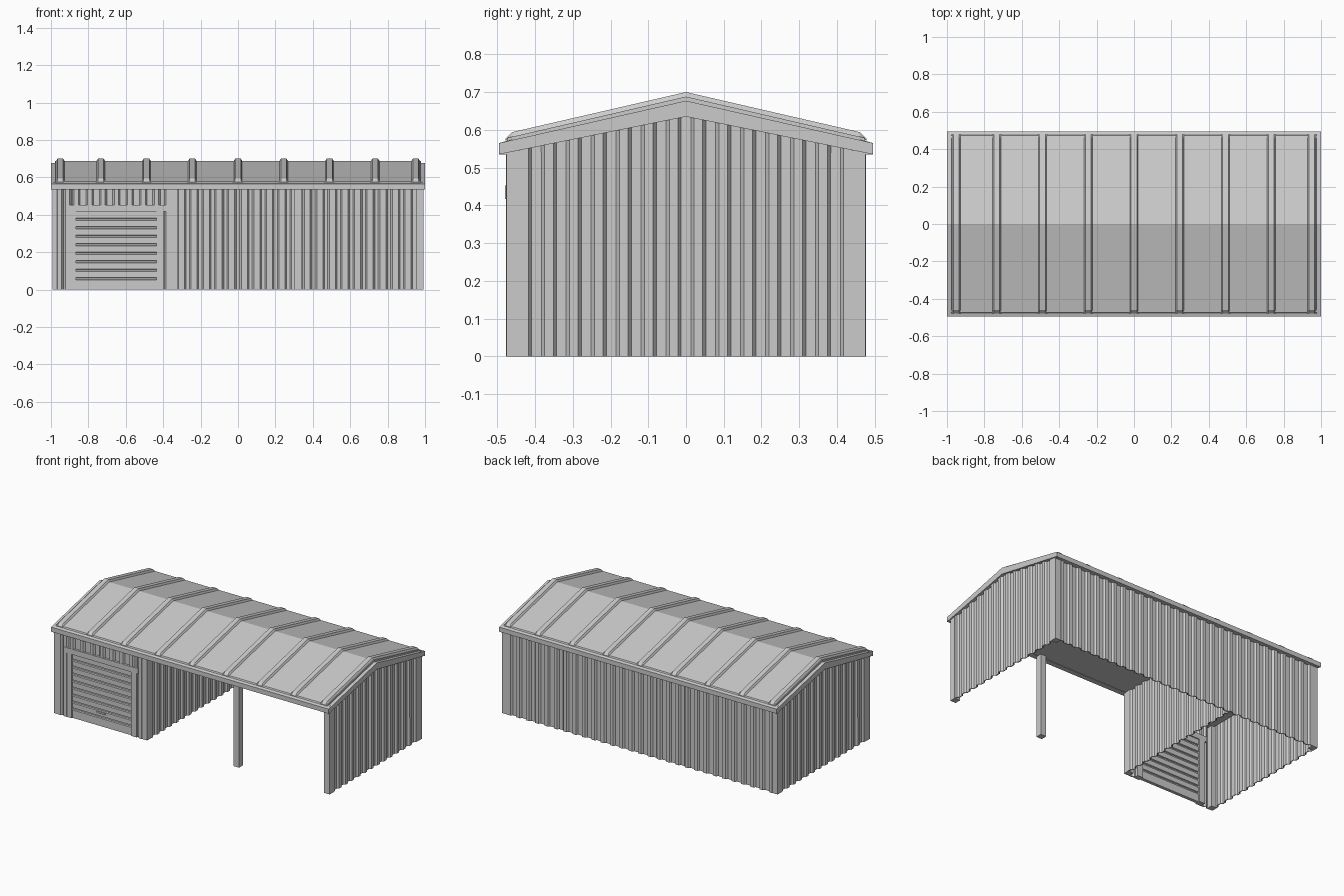
import bpy, bmesh
from mathutils import Vector

if "Cube" in bpy.data.objects:
    bpy.data.objects.remove(bpy.data.objects["Cube"])


def make(name, verts, faces):
    me = bpy.data.meshes.new(name)
    me.from_pydata(verts, [], faces)
    bm = bmesh.new()
    bm.from_mesh(me)
    bmesh.ops.recalc_face_normals(bm, faces=bm.faces)
    bm.to_mesh(me)
    bm.free()
    ob = bpy.data.objects.new(name, me)
    bpy.context.collection.objects.link(ob)
    return ob


def box(name, x0, x1, y0, y1, z0, z1):
    v = [(x, y, z) for x in (x0, x1) for y in (y0, y1) for z in (z0, z1)]
    f = [(0, 1, 3, 2), (4, 6, 7, 5), (0, 4, 5, 1), (2, 3, 7, 6), (0, 2, 6, 4), (1, 5, 7, 3)]
    return make(name, v, f)


def prism(name, profile, x0, x1):
    """Extrude a (y, z) outline along x."""
    n = len(profile)
    v = [(x, y, z) for x in (x0, x1) for y, z in profile]
    f = [(i, (i + 1) % n, n + (i + 1) % n, n + i) for i in range(n)]
    f += [tuple(range(n)), tuple(range(2 * n - 1, n - 1, -1))]
    return make(name, v, f)


def gable_top(y):
    return 0.645 - 0.1 * abs(y) / 0.495


def ribbed_wall(name, a, b, out, z0=0.0, pitch=0.067, depth=0.012, gable=False):
    """Trapezoid sheet from a to b; ribs stand towards out."""
    a, b, out = Vector(a), Vector(b), Vector(out)
    length = (b - a).length
    d = (b - a) / length
    n = max(1, round(length / pitch))
    step = length / n
    prof = [(0, 0)]
    for i in range(n):
        c = (i + 0.5) * step
        prof += [(c - 0.019, 0), (c - 0.010, depth), (c + 0.010, depth), (c + 0.019, 0)]
    prof.append((length, 0))
    if gable:                              # split at the ridge
        prof.append((length / 2, 0))
        prof.sort(key=lambda p: p[0])
    v = []
    for t, h in prof:
        p = a + d * t + out * h
        v += [(p.x, p.y, z0), (p.x, p.y, gable_top(p.y) if gable else 0.545)]
    f = [(2 * i, 2 * i + 2, 2 * i + 3, 2 * i + 1) for i in range(len(prof) - 1)]
    ob = make(name, v, f)
    m = ob.modifiers.new("thickness", "SOLIDIFY")
    m.thickness = 0.006
    m.offset = 0
    return ob


def corner_post(name, x, y, w=0.04):
    box(name, x - w / 2, x + w / 2, y - w / 2, y + w / 2, 0, 0.545)


# Ribbed walls
W, D, PX = 0.976, 0.462, -0.335
ribbed_wall("right_wall", (W, -D), (W, D), (1, 0), gable=True)
ribbed_wall("left_wall", (-W, -D), (-W, D), (-1, 0), gable=True)
ribbed_wall("back_wall", (-W, D), (W, D), (0, 1))
ribbed_wall("partition_wall", (PX, -D), (PX, D), (1, 0))
ribbed_wall("front_wall_left", (-W, -D), (-0.89, -D), (0, -1), pitch=0.045)
ribbed_wall("front_wall_over_door", (-0.90, -D), (-0.40, -D), (0, -1), z0=0.42)
ribbed_wall("front_wall_right", (-0.41, -D), (PX, -D), (0, -1))

# Corner posts and bay post
for sx, side in ((-1, "left"), (1, "right")):
    for sy, end in ((-1, "front"), (1, "back")):
        corner_post(f"corner_post_{end}_{side}", sx * 0.972, sy * 0.455)
corner_post("partition_post", -0.342, -0.455)
corner_post("bay_post", 0.32, -0.455)

# Fascia boards: chevrons on the gables, straight boards along the eaves
chevron = [(-0.495, 0.535), (0, 0.635), (0.495, 0.535),
           (0.495, 0.565), (0, 0.677), (-0.495, 0.565)]
for s, side in ((-1, "left"), (1, "right")):
    prism(f"gable_fascia_{side}", chevron, s * 0.972, s * 1.0)
for s, side in ((-1, "front"), (1, "back")):
    prism(f"eave_fascia_{side}", [(s * 0.495, 0.535), (s * 0.495, 0.565),
                                  (s * 0.46, 0.575), (s * 0.46, 0.535)], -0.99, 0.99)

# Solid roof with a flat ceiling, and the thin raised sheet edge
prism("roof", [(-0.472, 0.537), (0.472, 0.537), (0.472, 0.579),
               (0, 0.688), (-0.472, 0.579)], -0.972, 0.972)
prism("roof_sheet_edge", [(-0.478, 0.565), (0, 0.67), (0.478, 0.565),
                          (0.472, 0.579), (0, 0.688), (-0.472, 0.579)], -0.978, 0.978)

# Roof ribs running over the ridge with sloped ends
stations = [(-0.478, 0.576, 0.0), (-0.460, 0.580, 0.014), (0, 0.686, 0.014),
            (0.460, 0.580, 0.014), (0.478, 0.576, 0.0)]
for i in range(9):
    x = max(-0.95, min(0.95, (i - 4) * 0.2445))
    v, f = [], []
    for y, z, h in stations:
        v += [(x - 0.026, y, z - 0.004), (x - 0.015, y, z + h),
              (x + 0.015, y, z + h), (x + 0.026, y, z - 0.004)]
    for k in range(len(stations) - 1):
        for j in range(4):
            f.append((4 * k + j, 4 * k + (j + 1) % 4, 4 * k + 4 + (j + 1) % 4, 4 * k + 4 + j))
    f += [(0, 1, 2, 3), (19, 18, 17, 16)]
    make(f"roof_rib_{i + 1}", v, f)

# Door frame
box("door_jamb_left", -0.905, -0.865, -0.476, -0.44, 0, 0.42)
box("door_jamb_right", -0.437, -0.397, -0.476, -0.44, 0, 0.42)
box("door_lintel", -0.92, -0.385, -0.479, -0.44, 0.417, 0.452)

# Shutter door: one profile grooved on both faces
front, back, cut = -0.468, -0.447, 0.008
levels = [0.058 + k * 0.0455 for k in range(8)]
outline = [(front, 0)]
for z in levels:
    outline += [(front, z - 0.007), (front + cut, z - 0.004),
                (front + cut, z + 0.004), (front, z + 0.007)]
outline += [(front, 0.42), (back, 0.42)]
for z in reversed(levels):
    outline += [(back, z + 0.007), (back - cut, z + 0.004),
                (back - cut, z - 0.004), (back, z - 0.007)]
outline.append((back, 0))
prism("shutter_door", outline, -0.868, -0.434)
box("door_handle", -0.685, -0.625, -0.475, -0.465, 0.084, 0.094)
